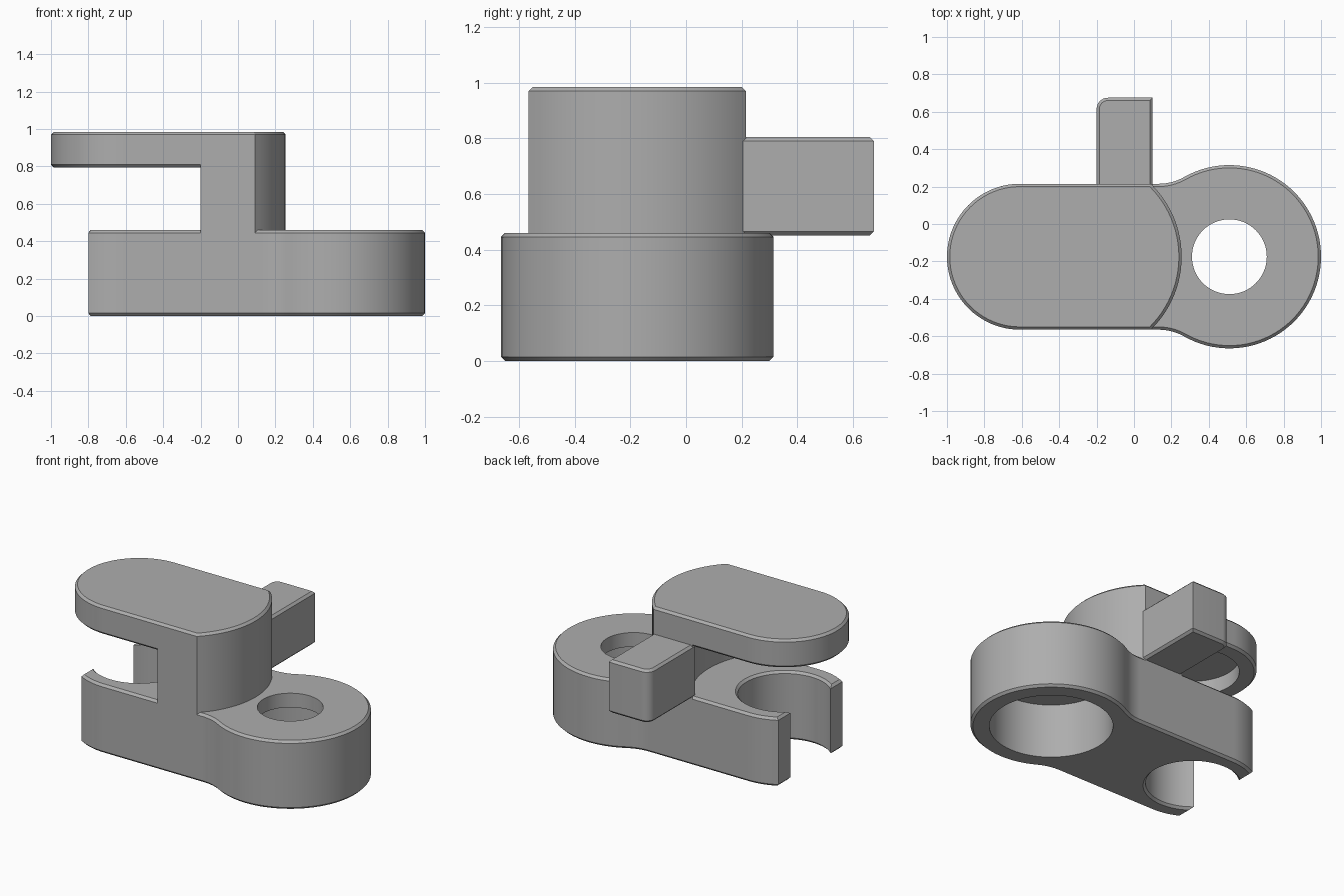
import bpy, bmesh, math

if "Cube" in bpy.data.objects:
    bpy.data.objects.remove(bpy.data.objects["Cube"])

CY = -0.175            # shared centre line of the link
HEAD = (0.51, CY)      # centre of the round end
EYE = (-0.61, CY)      # centre of the open socket
HALF = 0.39            # half width of the body

grey = bpy.data.materials.new("plain grey")
grey.diffuse_color = (0.42, 0.42, 0.42, 1)
grey.use_nodes = True
grey.node_tree.nodes["Principled BSDF"].inputs["Base Color"].default_value = grey.diffuse_color


def arc(c, r, a0, a1, n):
    """Points on an arc, angles in degrees."""
    return [(c[0] + r * math.cos(math.radians(a0 + (a1 - a0) * i / n)),
             c[1] + r * math.sin(math.radians(a0 + (a1 - a0) * i / n))) for i in range(n + 1)]


def mirror(pts):
    """Reverse of a chain reflected across the centre line."""
    return [(x, 2 * CY - y) for x, y in reversed(pts)]


def prism(name, pts, z0, z1, chamfer=0.0):
    """Extrude an outline, chamfering the rims of both caps."""
    bm = bmesh.new()
    low = bm.faces.new([bm.verts.new((x, y, z0)) for x, y in pts])
    ext = bmesh.ops.extrude_face_region(bm, geom=[low])
    bmesh.ops.translate(bm, vec=(0, 0, z1 - z0),
                        verts=[v for v in ext["geom"] if isinstance(v, bmesh.types.BMVert)])
    bmesh.ops.recalc_face_normals(bm, faces=bm.faces)
    if chamfer:
        rims = [e for e in bm.edges if abs(e.verts[0].co.z - e.verts[1].co.z) < 1e-5]
        bmesh.ops.bevel(bm, geom=rims, offset=chamfer, segments=1, affect='EDGES')
    me = bpy.data.meshes.new(name)
    bm.to_mesh(me)
    bm.free()
    me.materials.append(grey)
    ob = bpy.data.objects.new(name, me)
    bpy.context.collection.objects.link(ob)
    return ob


def cut(ob, c, r, z0, z1):
    """Subtract a hidden vertical cylinder."""
    tool = prism("hole_cutter", arc(c, r, 0, 360, 64)[:-1], z0, z1)
    tool.hide_render = True
    tool.hide_set(True)
    mod = ob.modifiers.new("hole", 'BOOLEAN')
    mod.operation, mod.solver, mod.object = 'DIFFERENCE', 'EXACT', tool


# base: round head, filleted neck, forked socket open to the left
SOCKET, OPEN_X = 0.285, -0.8
dx = OPEN_X - EYE[0]
outer_a = math.degrees(math.acos(dx / HALF))
inner_a = math.degrees(math.acos(dx / SOCKET))
fil = 0.28
reach = math.sqrt((0.49 + fil) ** 2 - (HALF + fil) ** 2)
tangent = math.degrees(math.atan2(HALF + fil, -reach))
upper = (arc(HEAD, 0.49, 0, tangent, 32)
         + arc((HEAD[0] - reach, CY + HALF + fil), fil, tangent - 180, -90, 8)[1:]
         + arc(EYE, HALF, 90, outer_a, 8)
         + arc(EYE, SOCKET, inner_a, 0, 24))
base = prism("base_link", upper + mirror(upper)[1:-1], 0, 0.46, 0.015)
cut(base, HEAD, 0.376, -0.2, 0.365)   # wide bore from below
cut(base, HEAD, 0.2, 0.2, 0.7)        # small hole through the top

# convex right end shared by the top plate and the post
bulge = 0.544
half_a = math.degrees(math.asin(HALF / bulge))
nose = arc((0.255 - bulge, CY), bulge, -half_a, half_a, 24)

# top plate with a round recess underneath
plate = prism("top_plate", nose + arc(EYE, HALF, 90, 270, 40), 0.795, 0.985, 0.015)
cut(plate, EYE, SOCKET, 0.6, 0.895)

# post with a hollowed left face
hollow = math.hypot(-0.2 - EYE[0], HALF)
hollow_a = math.degrees(math.asin(HALF / hollow))
prism("post", nose + arc(EYE, hollow, hollow_a, -hollow_a, 24), 0.44, 0.83)

# side tab with one rounded corner
tab = [(-0.2, 0.19), (0.1, 0.19), (0.1, 0.675)] + arc((-0.14, 0.615), 0.06, 90, 180, 8)
prism("side_tab", tab, 0.45, 0.805, 0.015)

# smooth the curved walls, keep edges crisp
for ob in bpy.context.scene.objects:
    if not ob.hide_render:
        bpy.ops.object.select_all(action='DESELECT')
        ob.select_set(True)
        bpy.context.view_layer.objects.active = ob
        for mod in list(ob.modifiers):
            bpy.ops.object.modifier_apply(modifier=mod.name)
        bpy.ops.object.shade_smooth_by_angle(angle=math.radians(25))
